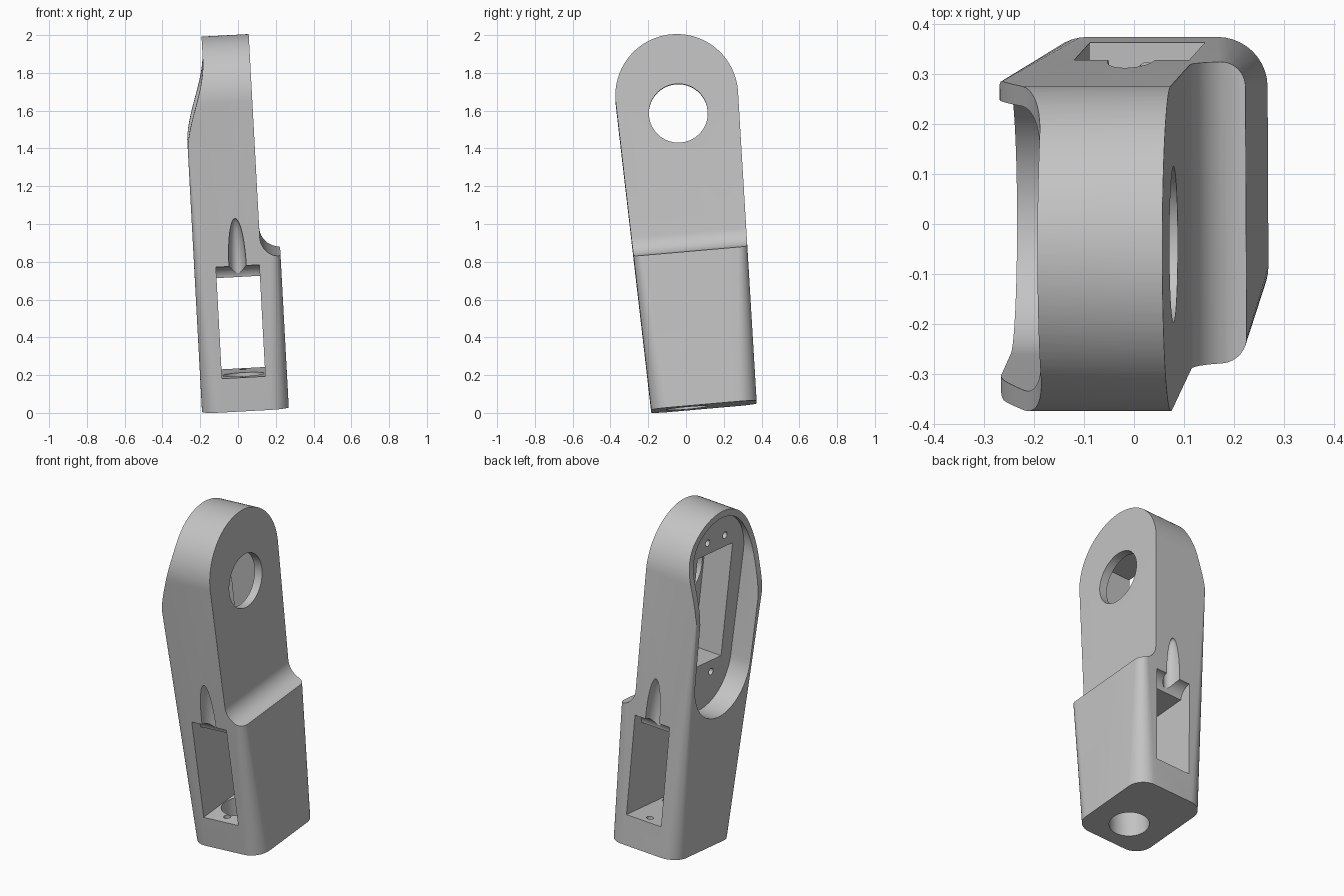
import bpy, bmesh, math
from mathutils import Matrix, Vector

cube = bpy.data.objects.get("Cube")
if cube:
    bpy.data.objects.remove(cube)

grey = bpy.data.materials.new("plain grey")
grey.use_nodes = True
colour = (0.55, 0.55, 0.55, 1)
grey.diffuse_color = colour
grey.node_tree.nodes["Principled BSDF"].inputs["Base Color"].default_value = colour


def make(name, bm):
    bmesh.ops.recalc_face_normals(bm, faces=bm.faces)
    mesh = bpy.data.meshes.new(name)
    bm.to_mesh(mesh)
    bm.free()
    obj = bpy.data.objects.new(name, mesh)
    bpy.context.collection.objects.link(obj)
    return obj


def prism(name, points, axis, lo, hi):
    """Extrude an outline along x (points are y,z), y (x,z) or z (x,y)."""
    place = {"x": lambda a, b, t: (t, a, b),
             "y": lambda a, b, t: (a, t, b),
             "z": lambda a, b, t: (a, b, t)}[axis]
    bm = bmesh.new()
    rings = [[bm.verts.new(place(a, b, t)) for a, b in points] for t in (lo, hi)]
    for ring in rings:
        bm.faces.new(ring)
    for i in range(len(points)):
        j = (i + 1) % len(points)
        bm.faces.new((rings[0][i], rings[0][j], rings[1][j], rings[1][i]))
    return make(name, bm)


def arc(cx, cy, r, start, end, steps):
    angles = [math.radians(start + (end - start) * i / steps) for i in range(steps + 1)]
    return [(cx + r * math.cos(a), cy + r * math.sin(a)) for a in angles]


def rect(x0, x1, y0, y1):
    return [(x0, y0), (x1, y0), (x1, y1), (x0, y1)]


def circle(cx, cy, r, steps=48):
    return arc(cx, cy, r, 0, 360, steps)[:-1]


def combine(target, cutter, operation="DIFFERENCE"):
    mod = target.modifiers.new("cut", "BOOLEAN")
    mod.operation, mod.solver, mod.object = operation, "EXACT", cutter
    graph = bpy.context.evaluated_depsgraph_get()
    result = bpy.data.meshes.new_from_object(target.evaluated_get(graph))
    target.modifiers.clear()
    target.data = result
    bpy.data.objects.remove(cutter)


HALF = 0.23      # half thickness of the lower block
PLATE = 0.125    # half thickness of the upper end
HUB = 1.65       # height of the round end's centre
RADIUS = 0.325


def half_width(z):
    return 0.28 + (RADIUS - 0.28) * z / HUB


# Outer shell: rounded block blending into a round end
bm = bmesh.new()
corner = 0.1
for z in (0, 0.95):
    w = half_width(z) - corner
    d = HALF - corner
    for cx, cy, start in ((d, w, 0), (-d, w, 90), (-d, -w, 180), (d, -w, 270)):
        for x, y in arc(cx, cy, corner, start, start + 90, 10):
            bm.verts.new((x, y, z))
for x in (-HALF, HALF):
    for y, z in arc(0, HUB, RADIUS, 0, 180, 48):
        bm.verts.new((x, y, z))
bmesh.ops.convex_hull(bm, input=bm.verts)
loose = [v for v in bm.verts if not v.link_faces]
bmesh.ops.delete(bm, geom=loose, context="VERTS")
arm = make("arm_link", bm)

# Side profile: stepped shoulder on one side, soft relief on the other
profile = [(-HALF - 0.02, -0.1), (HALF + 0.02, -0.1), (HALF + 0.02, 0.815)]
profile += arc(HALF, 0.92, HALF - PLATE, 270, 180, 12)
profile += [(PLATE, 2.1), (-PLATE, 2.1)]
for i in range(17):
    t = i / 16
    s = t * t * (3 - 2 * t)
    profile.append((-PLATE - (HALF - PLATE + 0.001) * s, 1.87 - 0.49 * t))
profile.append((-HALF - 0.02, 1.37))
combine(arm, prism("side_profile", profile, "y", -1, 1), "INTERSECT")

# Oval recess, motor pocket and shaft hole in the upper end
FLOOR = -0.10
oval = arc(0, HUB, 0.285, 0, 180, 32) + arc(0, 1.05, 0.265, 180, 360, 32)
combine(arm, prism("oval_recess", oval, "x", -0.5, FLOOR))
combine(arm, prism("motor_pocket", rect(-0.168, 0.168, 1.06, 1.73), "x", -0.5, 0.075))
combine(arm, prism("shaft_hole", circle(0, 1.555, 0.156), "x", 0, 0.5))
for y in (-0.083, 0.083):
    for z in (0.99, 1.80):
        combine(arm, prism("screw_hole", circle(y, z, 0.02, 16), "x", -0.3, FLOOR + 0.1))

# Lower motor window running front to back, with the base hole
combine(arm, prism("window", rect(-0.115, 0.115, 0.18, 0.71), "y", -0.6, 0.6))
combine(arm, prism("base_hole", circle(0, -0.09, 0.11), "z", -0.2, 0.3))

for side in (-1, 1):
    face = side * half_width(0.75)
    # Scooped upper lip of the window
    combine(arm, prism("window_lip", circle(face, 0.70, 0.075), "x", -0.115, 0.115))
    # Cable groove above the window
    bm = bmesh.new()
    bmesh.ops.create_uvsphere(bm, u_segments=24, v_segments=24, radius=1)
    bmesh.ops.transform(bm, verts=bm.verts, matrix=Matrix.Translation((0, face, 0.78))
                        @ Matrix.Diagonal((0.046, 0.07, 0.25, 1)))
    combine(arm, make("cable_groove", bm))
    # Small screw hole in the window floor
    combine(arm, prism("floor_screw", circle(0, side * 0.225, 0.02, 16), "z", 0.08, 0.25))

# Lean the link, then centre it on the ground
lean = Matrix.Rotation(math.radians(-3.1), 4, "Y") @ Matrix.Rotation(math.radians(5), 4, "X")
arm.data.transform(lean)
lows, highs = zip(*[(min(c), max(c)) for c in zip(*[v.co for v in arm.data.vertices])])
arm.data.transform(Matrix.Translation((-(lows[0] + highs[0]) / 2,
                                       -(lows[1] + highs[1]) / 2, -lows[2])))

arm.data.materials.clear()
arm.data.materials.append(grey)
bpy.context.view_layer.objects.active = arm
arm.select_set(True)
bpy.ops.object.shade_smooth_by_angle(angle=math.radians(30))
